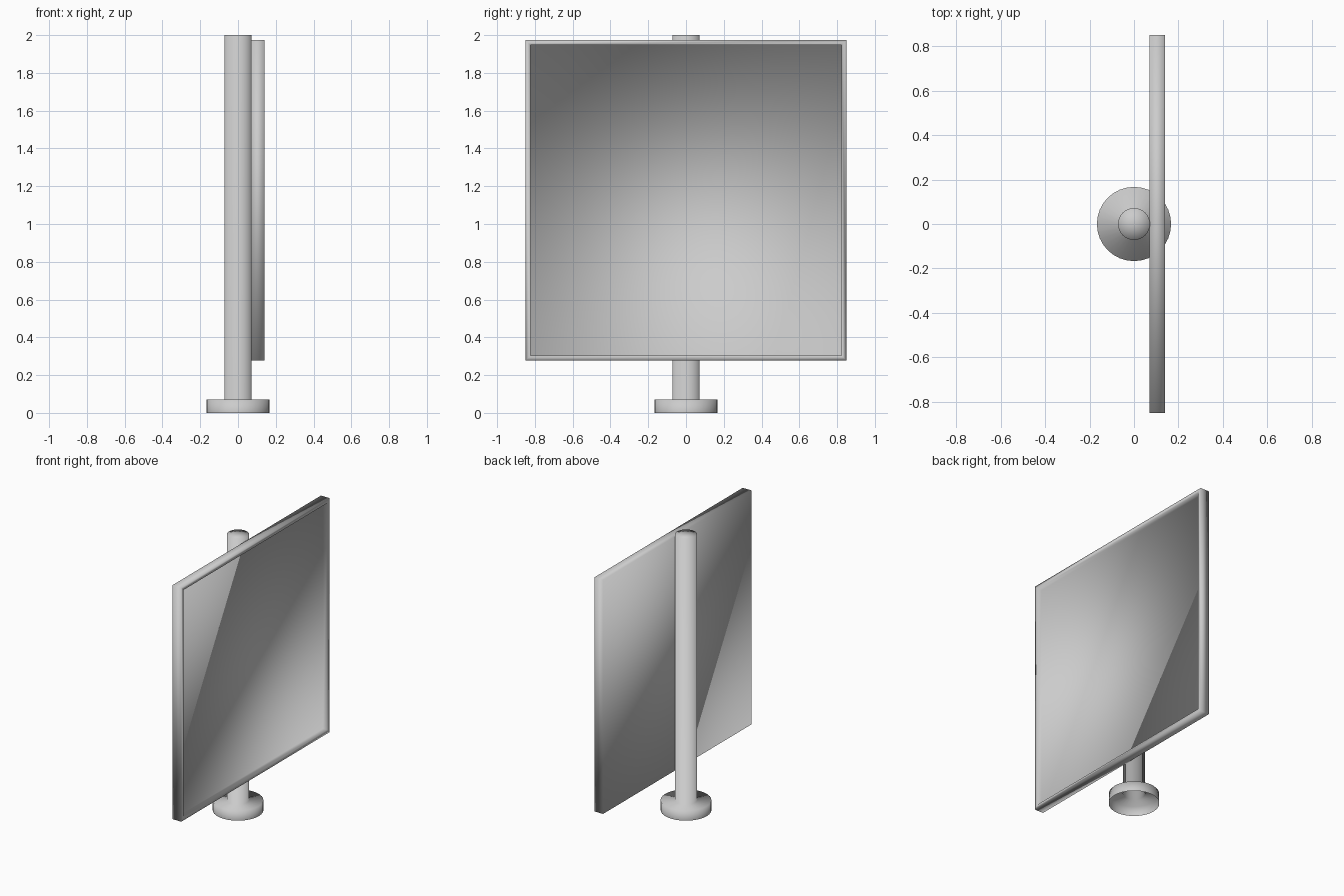
import bpy, bmesh, math
from mathutils import Matrix, Vector

if "Cube" in bpy.data.objects:
    bpy.data.objects.remove(bpy.data.objects["Cube"])


def add_object(name, bm):
    bmesh.ops.recalc_face_normals(bm, faces=bm.faces)
    for f in bm.faces:
        f.smooth = True
    mesh = bpy.data.meshes.new(name)
    bm.to_mesh(mesh)
    bm.free()
    obj = bpy.data.objects.new(name, mesh)
    bpy.context.collection.objects.link(obj)
    return obj


# Post and round foot in one turned profile, open underneath
profile = [(0.167, 0), (0.167, 0.072), (0.072, 0.072), (0.072, 2.0), (0, 2.0)]
bm = bmesh.new()
verts = [bm.verts.new((r, 0, z)) for r, z in profile]
edges = [bm.edges.new(pair) for pair in zip(verts, verts[1:])]
bmesh.ops.spin(bm, geom=verts + edges, cent=(0, 0, 0), axis=(0, 0, 1),
               angle=math.tau, steps=32)
bmesh.ops.remove_doubles(bm, verts=bm.verts, dist=1e-4)
add_object("post_and_foot", bm)

# Square panel fixed to the right side of the post
bm = bmesh.new()
bmesh.ops.create_cube(bm, size=1, matrix=Matrix.Translation((0.105, 0, 1.125))
                      @ Matrix.Diagonal((0.07, 1.7, 1.696, 1)))
bm.normal_update()

# Thin raised rim around a recessed face
face = max(bm.faces, key=lambda f: f.normal.x)
bmesh.ops.inset_region(bm, faces=[face], thickness=0.026, use_even_offset=True)
recess = bmesh.ops.extrude_discrete_faces(bm, faces=[face])["faces"][0]
bmesh.ops.translate(bm, verts=recess.verts, vec=Vector((-0.035, 0, 0)))
add_object("panel", bm)
